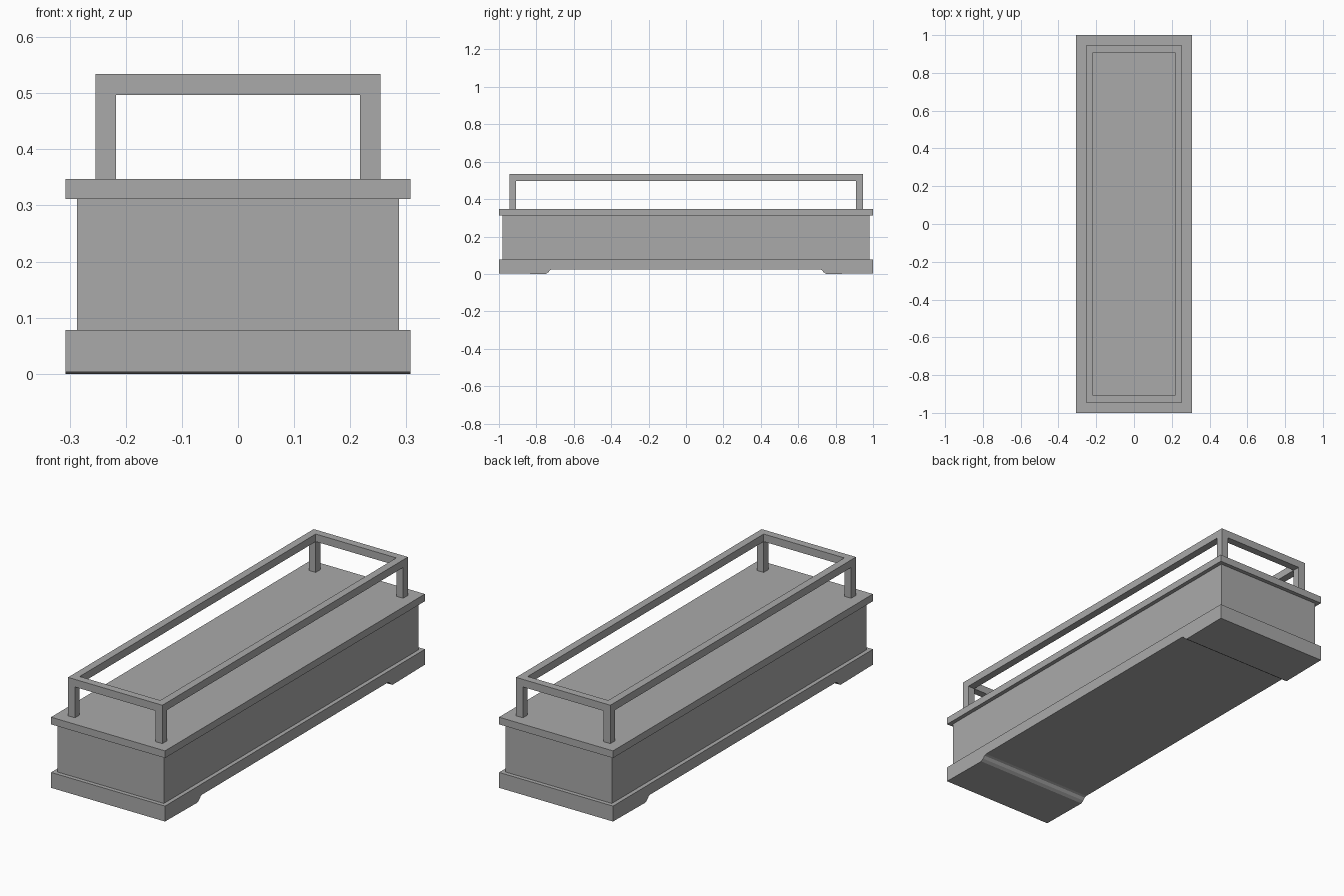
import bpy
import bmesh

cube = bpy.data.objects.get("Cube")
if cube:
    bpy.data.objects.remove(cube, do_unlink=True)

# One plain grey for every part
grey = bpy.data.materials.new("plain grey")
grey.use_nodes = True
colour = (0.4, 0.4, 0.4, 1)
grey.diffuse_color = colour
grey.node_tree.nodes["Principled BSDF"].inputs["Base Color"].default_value = colour


def finish(name, bm):
    bmesh.ops.recalc_face_normals(bm, faces=bm.faces)
    mesh = bpy.data.meshes.new(name)
    bm.to_mesh(mesh)
    bm.free()
    mesh.materials.append(grey)
    obj = bpy.data.objects.new(name, mesh)
    bpy.context.collection.objects.link(obj)
    return obj


def box(name, x0, x1, y0, y1, z0, z1):
    bm = bmesh.new()
    bmesh.ops.create_cube(bm, size=1)
    for v in bm.verts:
        v.co.x = x1 if v.co.x > 0 else x0
        v.co.y = y1 if v.co.y > 0 else y0
        v.co.z = z1 if v.co.z > 0 else z0
    return finish(name, bm)


def prism(name, outline, half_width):
    """Extrude a side outline of (y, z) points across x."""
    bm = bmesh.new()
    face = bm.faces.new([bm.verts.new((-half_width, y, z)) for y, z in outline])
    out = bmesh.ops.extrude_face_region(bm, geom=[face])["geom"]
    for v in out:
        if isinstance(v, bmesh.types.BMVert):
            v.co.x = half_width
    return finish(name, bm)


def frame(name, x, y, width, z0, z1):
    """Rectangular ring with a square-cut section."""
    bm = bmesh.new()
    loops = []
    for inset, z in ((0, z0), (0, z1), (width, z1), (width, z0)):
        a, b = x - inset, y - inset
        loops.append([bm.verts.new((sx * a, sy * b, z))
                      for sx, sy in ((-1, -1), (1, -1), (1, 1), (-1, 1))])
    for k in range(4):
        lo, hi = loops[k], loops[(k + 1) % 4]
        for i in range(4):
            j = (i + 1) % 4
            bm.faces.new((lo[i], lo[j], hi[j], hi[i]))
    return finish(name, bm)


# Plinth with a foot at each end and a shallow arch between
half = [(1, 0.078), (1, 0.003), (0.75, 0), (0.736, 0.009), (0.726, 0.021), (0.715, 0.025)]
prism("plinth", half + [(-y, z) for y, z in reversed(half)], 0.307)

# Body and overhanging top slab
box("body", -0.287, 0.287, -0.98, 0.98, 0.078, 0.312)
box("top_slab", -0.307, 0.307, -1, 1, 0.312, 0.347)

# Guard rail on four corner posts
RX, RY, W = 0.254, 0.945, 0.037
frame("guard_rail", RX, RY, W, 0.497, 0.534)
for sx, side in ((-1, "right"), (1, "left")):
    for sy, end in ((-1, "front"), (1, "back")):
        xs = sorted((sx * RX, sx * (RX - W)))
        ys = sorted((sy * RY, sy * (RY - W)))
        box(f"{end}_{side}_post", *xs, *ys, 0.347, 0.497)
